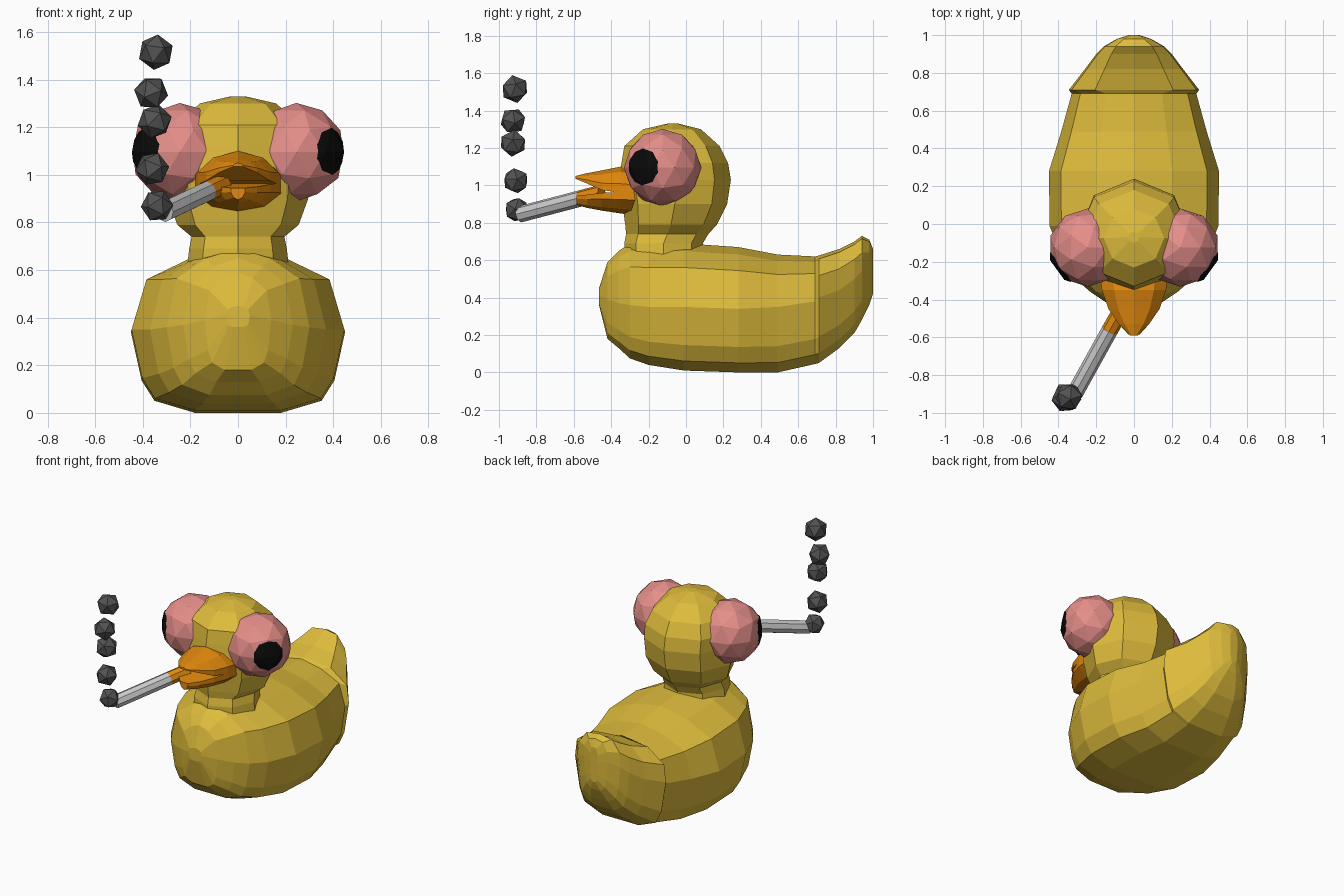
import bpy, bmesh, math, random
from mathutils import Vector, Euler

random.seed(4)
if "Cube" in bpy.data.objects:
    bpy.data.objects.remove(bpy.data.objects["Cube"], do_unlink=True)


def material(name, r, g, b):
    m = bpy.data.materials.new(name)
    m.use_nodes = True
    m.diffuse_color = (r, g, b, 1)
    bsdf = m.node_tree.nodes["Principled BSDF"]
    bsdf.inputs["Base Color"].default_value = (r, g, b, 1)
    bsdf.inputs["Roughness"].default_value = 0.8
    return m


YELLOW = material("yellow", 0.73, 0.5, 0.045)
ORANGE = material("orange", 0.76, 0.25, 0.004)
PINK = material("pink", 0.78, 0.27, 0.25)
BLACK = material("black", 0.003, 0.003, 0.003)
WHITE = material("pale grey", 0.6, 0.6, 0.6)
SMOKE = material("smoke grey", 0.085, 0.085, 0.085)


def finish(name, bm, mat):
    me = bpy.data.meshes.new(name)
    bm.to_mesh(me)
    bm.free()
    me.materials.append(mat)
    ob = bpy.data.objects.new(name, me)
    bpy.context.collection.objects.link(ob)
    return ob


def loft(name, rings, mat):
    """Skin a list of equal closed rings and cap both ends."""
    bm = bmesh.new()
    loops = [[bm.verts.new(p) for p in ring] for ring in rings]
    n = len(loops[0])
    for a, b in zip(loops, loops[1:]):
        for i in range(n):
            j = (i + 1) % n
            bm.faces.new((a[i], a[j], b[j], b[i]))
    bm.faces.new(loops[0])
    bm.faces.new(loops[-1])
    bmesh.ops.recalc_face_normals(bm, faces=bm.faces)
    return finish(name, bm, mat)


def mirrored(half):
    """Close a right-hand half profile that starts or ends on the axis."""
    return half + [(-x, t) for x, t in reversed(half) if x > 0]


# Body: cross-sections along y as (y, half width, bottom, widest height, top);
# the tail has a flatter, broader top edge than the back
lower = [(0.4, -1), (0.78, -0.85), (0.9, -0.6), (1, 0)]
back_profile = mirrored(lower + [(0.86, 0.62), (0.45, 0.88), (0, 1)])
tail_profile = mirrored(lower + [(0.96, 0.52), (0.6, 0.92), (0, 1)])
stations = [
    (-0.465, 0.05, 0.36, 0.41, 0.45), (-0.42, 0.14, 0.18, 0.39, 0.59),
    (-0.36, 0.23, 0.13, 0.37, 0.65), (-0.30, 0.30, 0.075, 0.36, 0.69),
    (-0.20, 0.37, 0.04, 0.35, 0.69), (-0.01, 0.447, 0.01, 0.35, 0.69),
    (0.28, 0.45, 0, 0.34, 0.67), (0.49, 0.385, 0, 0.35, 0.63),
    (0.69, 0.33, 0.045, 0.38, 0.62), (0.71, 0.345, 0.05, 0.40, 0.625),
    (0.82, 0.26, 0.13, 0.44, 0.66), (0.90, 0.20, 0.21, 0.50, 0.70),
    (0.94, 0.16, 0.28, 0.54, 0.73), (0.98, 0.09, 0.36, 0.57, 0.71),
    (1.0, 0.03, 0.42, 0.56, 0.66)]
loft("body", [[(x * w, y, mid + t * ((top - mid) if t > 0 else (mid - low)))
               for x, t in (tail_profile if y > 0.7 else back_profile)]
              for y, w, low, mid, top in stations], YELLOW)

# Head and neck: eight-sided rings as (z, centre y, half depth, half width)
head = [(0.60, -0.12, 0.21, 0.215), (0.69, -0.12, 0.21, 0.205),
        (0.74, -0.10, 0.22, 0.195), (0.79, -0.08, 0.245, 0.255),
        (0.90, -0.06, 0.28, 0.295), (1.03, -0.06, 0.30, 0.30),
        (1.12, -0.06, 0.285, 0.30), (1.21, -0.075, 0.255, 0.26),
        (1.30, -0.075, 0.155, 0.16), (1.33, -0.07, 0.03, 0.03)]
loft("head", [[(w * math.sin(i * math.pi / 4), cy + d * math.cos(i * math.pi / 4), z)
               for i in range(8)] for z, cy, d, w in head], YELLOW)

# Beak halves: sections as (y, half width, mouth height, outer height)
beak_profile = mirrored([(1, 0), (1, 0.35), (0.62, 0.8), (0, 1)])
beaks = {
    "upper_beak": [(-0.27, 0.18, 0.96, 1.08), (-0.35, 0.17, 0.96, 1.10),
                   (-0.45, 0.135, 0.975, 1.08), (-0.53, 0.08, 1.01, 1.065),
                   (-0.59, 0.02, 1.035, 1.05)],
    "lower_beak": [(-0.27, 0.18, 0.965, 0.84), (-0.35, 0.17, 0.965, 0.85),
                   (-0.45, 0.135, 0.96, 0.865), (-0.53, 0.08, 0.95, 0.88),
                   (-0.585, 0.03, 0.945, 0.895)]}
for name, sections in beaks.items():
    loft(name, [[(x * w, y, z0 + t * (z1 - z0)) for x, t in beak_profile]
                for y, w, z0, z1 in sections], ORANGE)


def ball(name, centre, radius, detail, mat, turn=(0, 0, 0)):
    bm = bmesh.new()
    bmesh.ops.create_icosphere(bm, subdivisions=detail, radius=radius)
    ob = finish(name, bm, mat)
    ob.location = centre
    ob.rotation_euler = turn
    return ob


# Bulging eyes, each with a thin pupil patch trimmed from a matching shell
EYE_R = 0.207
for side, s in (("left", 1), ("right", -1)):
    centre = Vector((s * 0.245, -0.125, 1.095))
    ball(side + "_eye", centre, EYE_R, 2, PINK)
    bm = bmesh.new()
    bmesh.ops.create_icosphere(bm, subdivisions=2, radius=EYE_R + 0.004)
    look = Vector((s * 0.81, -0.58, 0.02)).normalized()
    across = look.cross(Vector((0, 0, 1))).normalized()
    up = across.cross(look)
    cuts = [(look * 0.1, -look)]
    for i in range(10):
        a = i * math.tau / 10
        out = across * math.cos(a) + up * math.sin(a)
        cuts.append((out * 0.094, out))
    for point, normal in cuts:
        bmesh.ops.bisect_plane(bm, geom=bm.verts[:] + bm.edges[:] + bm.faces[:],
                               plane_co=point, plane_no=normal, clear_outer=True)
    finish(side + "_pupil", bm, BLACK).location = centre


# Rolled stick in the mouth with a coloured tip
def rod(name, a, b, radius, mat):
    a, b = Vector(a), Vector(b)
    bm = bmesh.new()
    bmesh.ops.create_cone(bm, cap_ends=True, segments=8, radius1=radius,
                          radius2=radius, depth=(b - a).length)
    ob = finish(name, bm, mat)
    ob.location = (a + b) / 2
    ob.rotation_euler = (b - a).to_track_quat("Z", "Y").to_euler()


joint = (-0.13, -0.565, 0.93)
rod("stick_filter", (-0.065, -0.45, 0.96), joint, 0.044, ORANGE)
rod("stick", joint, (-0.31, -0.89, 0.845), 0.044, WHITE)

# Rising smoke puffs
puffs = [(-0.34, -0.905, 0.87, 0.069), (-0.36, -0.91, 1.025, 0.072),
         (-0.35, -0.925, 1.225, 0.074), (-0.365, -0.925, 1.345, 0.073),
         (-0.345, -0.915, 1.515, 0.076)]
for i, (x, y, z, r) in enumerate(puffs):
    turn = Euler([random.uniform(0, math.tau) for _ in range(3)])
    ball("smoke_puff_%d" % (i + 1), (x, y, z), r, 1, SMOKE, turn)
